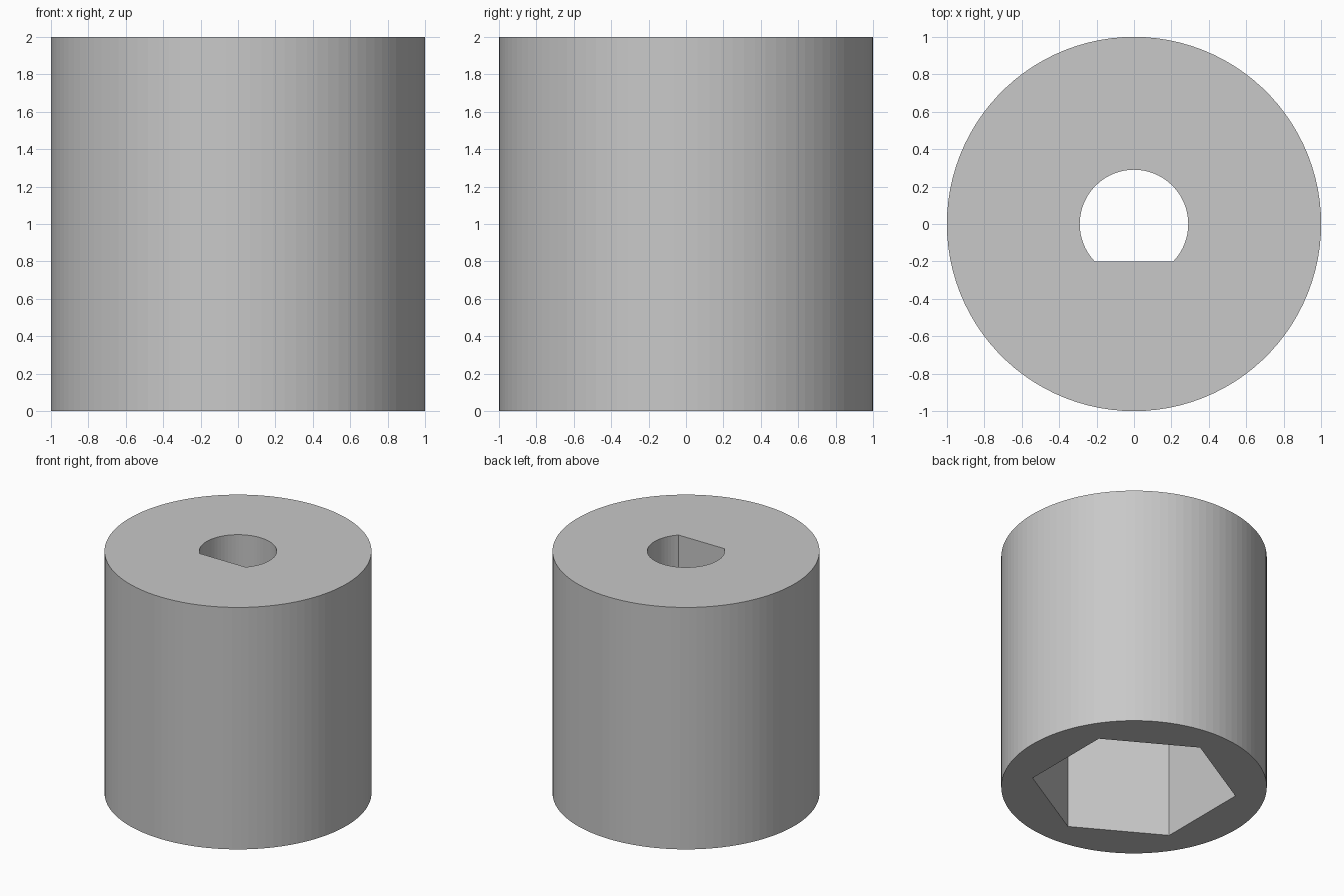
import bpy
import bmesh
from math import sin, cos, pi, asin, radians

cube = bpy.data.objects.get("Cube")
if cube:
    bpy.data.objects.remove(cube, do_unlink=True)

HEIGHT = 2.0
SOCKET_DEPTH = 1.0
BORE_RADIUS = 0.29
BORE_FLAT = 0.2

grey = bpy.data.materials.new("grey")
grey.use_nodes = True
colour = (0.58, 0.58, 0.58, 1)
grey.diffuse_color = colour
grey.node_tree.nodes["Principled BSDF"].inputs["Base Color"].default_value = colour


def arc(radius, start, end, count):
    """Evenly spaced points from start up to, but not including, end."""
    angles = [start + (end - start) * i / count for i in range(count)]
    return [(radius * cos(a), radius * sin(a)) for a in angles]


def prism(name, outline, bottom, top):
    """Extrude a flat outline upwards into a closed solid."""
    bm = bmesh.new()
    base = bm.faces.new([bm.verts.new((x, y, bottom)) for x, y in outline])
    extruded = bmesh.ops.extrude_face_region(bm, geom=[base], use_keep_orig=True)
    moved = [v for v in extruded["geom"] if isinstance(v, bmesh.types.BMVert)]
    bmesh.ops.translate(bm, verts=moved, vec=(0, 0, top - bottom))
    bmesh.ops.recalc_face_normals(bm, faces=bm.faces)
    mesh = bpy.data.meshes.new(name)
    bm.to_mesh(mesh)
    bm.free()
    mesh.materials.append(grey)
    obj = bpy.data.objects.new(name, mesh)
    bpy.context.collection.objects.link(obj)
    return obj


def cut(target, cutter):
    """Subtract the cutter from the target and discard it."""
    cutter.hide_render = True
    mod = target.modifiers.new("cut", "BOOLEAN")
    mod.operation = "DIFFERENCE"
    mod.solver = "EXACT"
    mod.object = cutter
    bpy.context.view_layer.objects.active = target
    bpy.ops.object.modifier_apply(modifier=mod.name)
    bpy.data.objects.remove(cutter, do_unlink=True)


# Cylindrical body
body = prism("coupling_body", arc(1, 0, 2 * pi, 100), 0, HEIGHT)

# Hexagonal socket in the underside, corners on the y axis
hexagon = arc(0.775, radians(30), radians(390), 6)
cut(body, prism("hex_socket_cutter", hexagon, -0.1, SOCKET_DEPTH))

# D-shaped shaft bore from the top, flat towards the front
flat_angle = asin(BORE_FLAT / BORE_RADIUS)
bore = arc(BORE_RADIUS, -flat_angle, pi + flat_angle, 48)
bore.append((-BORE_RADIUS * cos(flat_angle), -BORE_FLAT))
cut(body, prism("shaft_bore_cutter", bore, SOCKET_DEPTH - 0.1, HEIGHT + 0.1))
